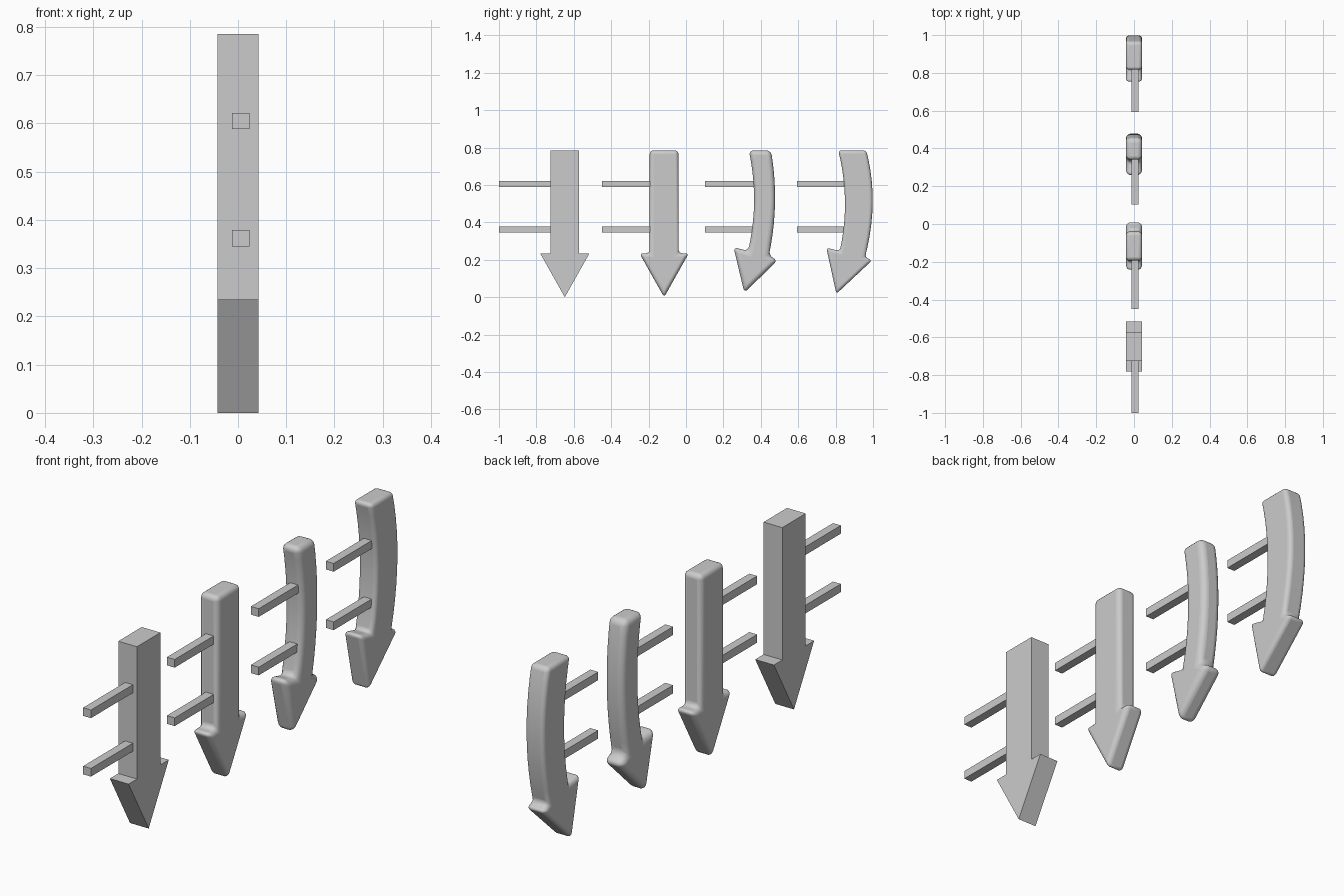
import bpy, bmesh

if "Cube" in bpy.data.objects:
    bpy.data.objects.remove(bpy.data.objects["Cube"])

HALF = 0.043      # half thickness of every arrow
TOP = 0.785


def extrude_outline(name, pts, bevel=0.0):
    """Prism along x from a (y, z) outline, optionally with rounded edges."""
    bm = bmesh.new()
    face = bm.faces.new([bm.verts.new((-HALF, y, z)) for y, z in pts])
    new = bmesh.ops.extrude_face_region(bm, geom=[face])["geom"]
    for v in new:
        if isinstance(v, bmesh.types.BMVert):
            v.co.x = HALF
    bmesh.ops.recalc_face_normals(bm, faces=bm.faces)
    me = bpy.data.meshes.new(name)
    bm.to_mesh(me)
    bm.free()
    ob = bpy.data.objects.new(name, me)
    bpy.context.collection.objects.link(ob)
    if bevel:
        mod = ob.modifiers.new("rounded_edges", "BEVEL")
        mod.width = bevel
        mod.segments = 5
        mod.limit_method = "ANGLE"
        mod.angle_limit = 0.6
        bpy.ops.object.select_all(action="DESELECT")
        ob.select_set(True)
        bpy.context.view_layer.objects.active = ob
        bpy.ops.object.shade_smooth_by_angle()
    return ob


def straight(cy):
    right = [(0.132, 0.235), (0.077, 0.235), (0.077, TOP)]
    left = [(-y, z) for y, z in reversed(right)]
    return [(cy + y, z) for y, z in [(0, 0)] + right + left]


def curve(a, mid, b, n=10):
    """Quadratic arc from a to b passing through mid at its middle."""
    c = [2 * m - (p + q) / 2 for p, m, q in zip(a, mid, b)]
    ts = [i / n for i in range(n + 1)]
    return [tuple((1-t)**2*p + 2*t*(1-t)*k + t*t*q for p, k, q in zip(a, c, b)) for t in ts]


def curved(tip, head_r, head_l, right, left):
    return [tip, head_r] + curve(*right) + curve(*left) + [head_l]


def pegs(name, y0, y1):
    for label, z in (("lower", 0.362), ("upper", 0.605)):
        bpy.ops.mesh.primitive_cube_add(size=1, location=(0.006, (y0 + y1) / 2, z))
        ob = bpy.context.object
        ob.name = f"{name}_{label}_peg"
        ob.scale = (0.036, y1 - y0, 0.034)


# Straight arrows: sharp, then rounded
extrude_outline("sharp_arrow", straight(-0.648))
extrude_outline("rounded_arrow", straight(-0.117), 0.028)

# Curved arrows: slim, then wide
extrude_outline("slim_curved_arrow", curved(
    (0.312, 0.024), (0.490, 0.197), (0.254, 0.268),
    ((0.443, 0.222), (0.476, 0.505), (0.454, TOP)),
    ((0.336, TOP), (0.364, 0.515), (0.332, 0.247))), 0.026)
extrude_outline("wide_curved_arrow", curved(
    (0.804, 0.018), (0.995, 0.197), (0.750, 0.265),
    ((0.957, 0.214), (0.998, 0.505), (0.964, TOP)),
    ((0.814, TOP), (0.850, 0.515), (0.822, 0.247))), 0.026)

# Wall pegs behind each arrow
pegs("sharp_arrow", -1.0, -0.715)
pegs("rounded_arrow", -0.45, -0.18)
pegs("slim_curved_arrow", 0.102, 0.37)
pegs("wide_curved_arrow", 0.594, 0.855)
